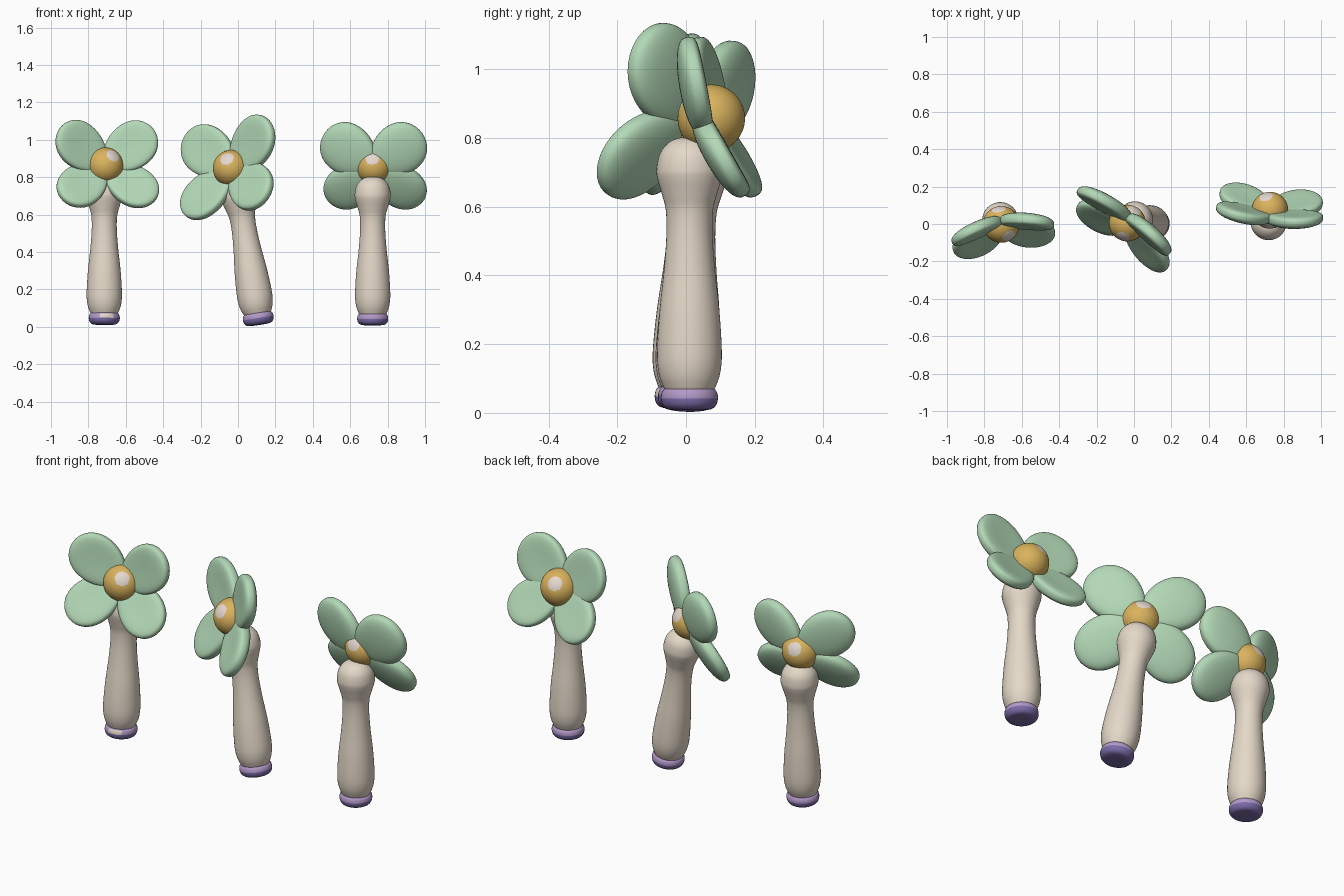
import bpy, bmesh, math
from mathutils import Matrix, Vector

cube = bpy.data.objects.get("Cube")
if cube:
    bpy.data.objects.remove(cube, do_unlink=True)


def material(name, rgb):
    m = bpy.data.materials.new(name)
    m.use_nodes = True
    m.diffuse_color = (*rgb, 1)
    bsdf = next(n for n in m.node_tree.nodes if n.type == 'BSDF_PRINCIPLED')
    bsdf.inputs["Base Color"].default_value = (*rgb, 1)
    bsdf.inputs["Roughness"].default_value = 0.6
    return m


GREEN = material("leaf green", (0.45, 0.69, 0.47))
BEIGE = material("warm beige", (0.78, 0.69, 0.58))
GOLD = material("golden yellow", (0.70, 0.45, 0.11))
PALE = material("pale spot", (0.78, 0.69, 0.63))
LAVENDER = material("lavender", (0.45, 0.32, 0.58))
VIOLET = material("deep violet", (0.20, 0.15, 0.40))


def finish(bm, name, mats, matrix, rule=None):
    """Turn a bmesh into a smooth object, colouring faces by a rule."""
    bmesh.ops.recalc_face_normals(bm, faces=bm.faces)
    for f in bm.faces:
        f.smooth = True
        if rule:
            f.material_index = rule(f.calc_center_median())
    mesh = bpy.data.meshes.new(name)
    bm.to_mesh(mesh)
    bm.free()
    for m in mats:
        mesh.materials.append(m)
    obj = bpy.data.objects.new(name, mesh)
    bpy.context.collection.objects.link(obj)
    obj.matrix_world = matrix


def smooth_profile(points, steps=5):
    """Catmull-Rom interpolation of a radius/height profile."""
    pts = [Vector(p) for p in points]
    pts = [pts[0]] + pts + [pts[-1]]
    out = []
    for a, b, c, d in zip(pts, pts[1:], pts[2:], pts[3:]):
        for i in range(steps):
            t = i / steps
            out.append(0.5 * (2 * b + (c - a) * t + (2 * a - 5 * b + 4 * c - d) * t * t
                              + (3 * b - a - 3 * c + d) * t ** 3))
    return out + [pts[-1]]


def lathe(name, points, mats, matrix, rule=None):
    bm = bmesh.new()
    verts = [bm.verts.new((max(p.x, 0), 0, p.y)) for p in smooth_profile(points)]
    edges = [bm.edges.new(pair) for pair in zip(verts, verts[1:])]
    bmesh.ops.spin(bm, geom=verts + edges, cent=(0, 0, 0), axis=(0, 0, 1),
                   angle=math.tau, steps=40, use_duplicate=False)
    bmesh.ops.remove_doubles(bm, verts=bm.verts, dist=0.0004)
    finish(bm, name, mats, matrix, rule)


STALK = [(0, .055), (.06, .058), (.08, .085), (.092, .13), (.094, .19), (.087, .3),
         (.074, .42), (.067, .52), (.069, .59), (.08, .635), (.093, .68), (.096, .71),
         (.086, .755), (.06, .787), (.03, .8), (0, .803)]
CAP = [(0, .008), (.055, .009), (.076, .02), (.083, .042), (.078, .064),
       (.06, .073), (0, .073)]
SPOTS = [Vector((.31, -.77, .56)).normalized(), Vector((0, .86, .46)).normalized()]


def petal(name, root, offset, width, facing, scale, matrix):
    """Puffy egg-shaped petal with a shallow dish on its faces."""
    d = offset.normalized()
    n = (facing - facing.dot(d) * d).normalized()
    across = n.cross(d)
    bm = bmesh.new()
    bmesh.ops.create_uvsphere(bm, u_segments=40, v_segments=28, radius=1)
    for v in bm.verts:
        u, s, w = v.co
        r2 = u * u + s * s
        thick = 0.047 * math.copysign(abs(w) ** 0.7, w) * (0.8 + 0.2 * r2)
        lift = 0.012 * (r2 - 0.5)
        v.co = root + scale * (offset + d * (0.16 * u) + n * (thick + lift)
                               + across * (width * s * (1 + 0.12 * u)))
    finish(bm, name, [GREEN], matrix)


def rattle(side, base, yaw, lean_x, lean_y, ball_y, root_y, cup=0.0, upper_width=0.125,
           scale=1.0, patch=False):
    m = (Matrix.Translation(base)
         @ Matrix.Rotation(math.radians(lean_y), 4, 'Y')
         @ Matrix.Rotation(math.radians(lean_x), 4, 'X')
         @ Matrix.Rotation(math.radians(yaw), 4, 'Z'))

    # handle and two-tone end cap, one cap with a bare patch in front
    def cap_colour(c):
        if patch and c.y < 0 and abs(c.x) < 0.032 and 0.04 < c.z < 0.064:
            return 2
        return 0 if c.z > 0.043 else 1

    lathe(side + "_handle", STALK, [BEIGE], m)
    lathe(side + "_end_cap", CAP, [LAVENDER, VIOLET, BEIGE], m, cap_colour)

    # round flower centre with a pale spot on each face
    bm = bmesh.new()
    bmesh.ops.create_icosphere(bm, subdivisions=5, radius=0.098)
    finish(bm, side + "_flower_centre", [GOLD, PALE],
           m @ Matrix.Translation((0, ball_y, 0.857)),
           lambda c: int(any(c.normalized().dot(s) > 0.925 for s in SPOTS)))

    # four petals, the lower pair flaring forward
    root = Vector((0, root_y, 0.853))
    for sx, label in ((-1, "right"), (1, "left")):
        petal(f"{side}_upper_{label}_petal", root,
              Vector((sx * .132, -cup, .228 - upper_width)), upper_width,
              Vector((0, -.96, .27)), scale, m)
        petal(f"{side}_lower_{label}_petal", root, Vector((sx * .131, -.07, -.1)), 0.12,
              Vector((0, -.9, .43)), scale, m)


rattle("right", (-.715, -.01, .003), 10, -2.5, 0, ball_y=-.03, root_y=-.012, cup=.03,
       patch=True)
rattle("middle", (.115, 0, .003), -34, -2, -9, ball_y=-.03, root_y=-.005, scale=1.07)
rattle("left", (.72, .01, 0), 174, 0, 0, ball_y=-.064, root_y=-.03, upper_width=.138)
